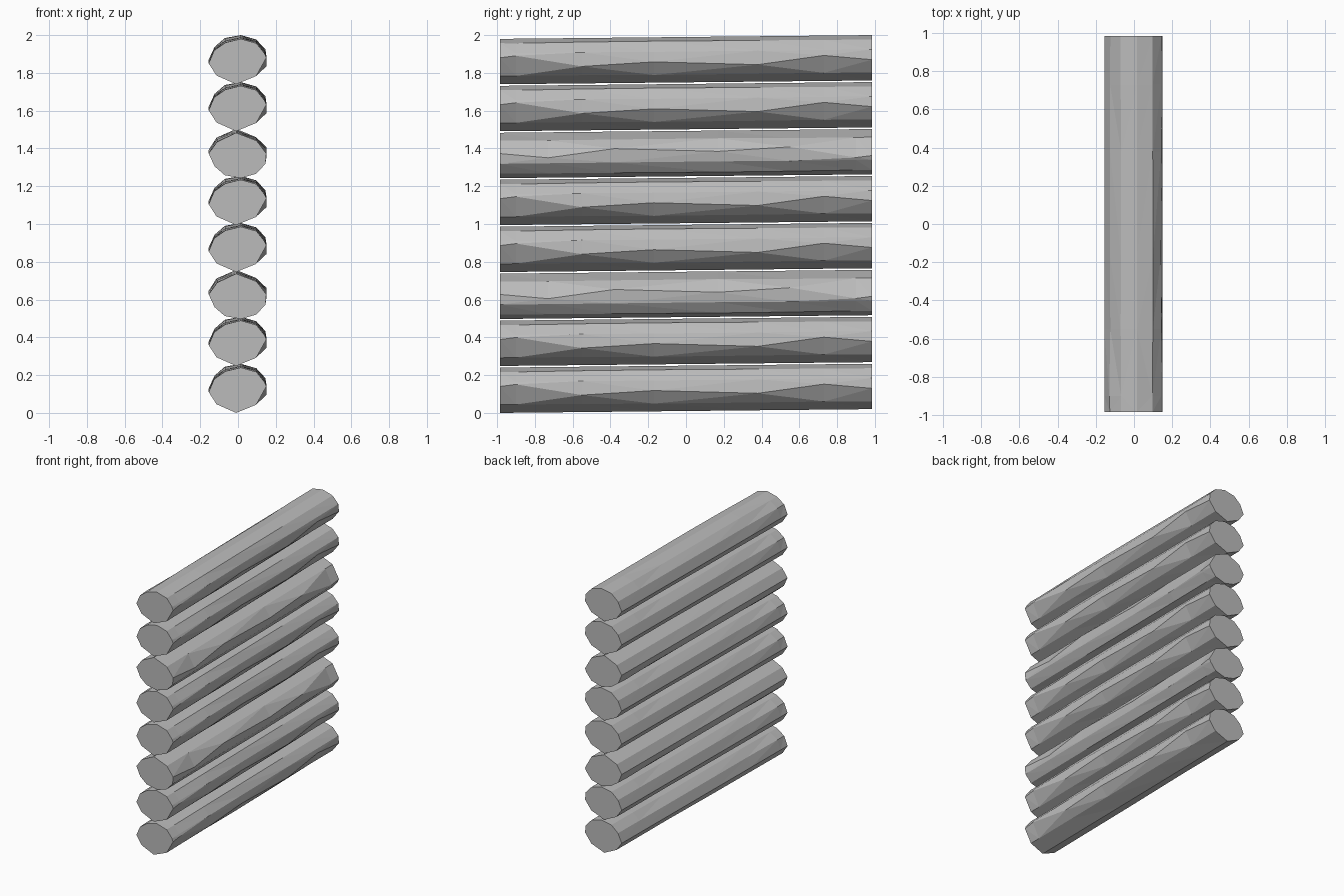
import bpy, bmesh, random
from mathutils import Vector

cube = bpy.data.objects.get("Cube")
if cube:
    bpy.data.objects.remove(cube, do_unlink=True)

# Single plain grey
grey = bpy.data.materials.new("log_grey")
grey.use_nodes = True
grey.diffuse_color = (0.5, 0.5, 0.5, 1)
grey.node_tree.nodes["Principled BSDF"].inputs["Base Color"].default_value = (0.5, 0.5, 0.5, 1)

HALF = 0.985
COUNT = 8
STATIONS = [-HALF, -0.9, -0.55, -0.17, 0.38, 0.73, HALF]
# Hewn cross-section (x, z) and the wandering height of its widest right edge
PROFILE = [(0.15, -0.01), (0.147, 0.045), (0.1, 0.1), (0.015, 0.12), (-0.07, 0.105),
           (-0.13, 0.06), (-0.155, -0.01), (-0.115, -0.075), (-0.01, -0.12), (0.1, -0.08)]
RIGHT_EDGE = [0.02, 0.03, -0.03, -0.01, -0.03, 0.015, -0.01]


def log_mesh():
    """Rough-hewn log: irregular rings joined by triangles, rising slightly to the back."""
    rng = random.Random(4)
    bm = bmesh.new()
    rings = []
    for y, edge in zip(STATIONS, RIGHT_EDGE):
        ring = []
        for i, (x, z) in enumerate(PROFILE):
            s = rng.uniform(0.95, 1.0)
            if i == 0:
                z, s = edge, 1
            elif i in (3, 6, 8):
                s = 1
            ring.append(bm.verts.new(Vector((x * s, y, z * s + 0.01 * y / HALF))))
        rings.append(ring)
    n = len(PROFILE)
    for a, b in zip(rings, rings[1:]):
        for i in range(n):
            j = (i + 1) % n
            bm.faces.new((a[i], a[j], b[j], b[i]))
    sides = bm.faces[:]
    bm.faces.new(rings[0])
    bm.faces.new(rings[-1])
    bmesh.ops.triangulate(bm, faces=sides, quad_method='SHORT_EDGE')
    bmesh.ops.recalc_face_normals(bm, faces=bm.faces[:])
    mesh = bpy.data.meshes.new("log")
    bm.to_mesh(mesh)
    bm.free()
    mesh.materials.append(grey)
    return mesh


# Stack the logs; two are turned end over end for variety
mesh = log_mesh()
for k in range(COUNT):
    log = bpy.data.objects.new(f"wall_log_{k + 1}", mesh)
    log.location.z = 0.13 + k * 1.74 / (COUNT - 1)
    if k in (2, 5):
        log.rotation_euler.x = 3.14159
    bpy.context.collection.objects.link(log)
